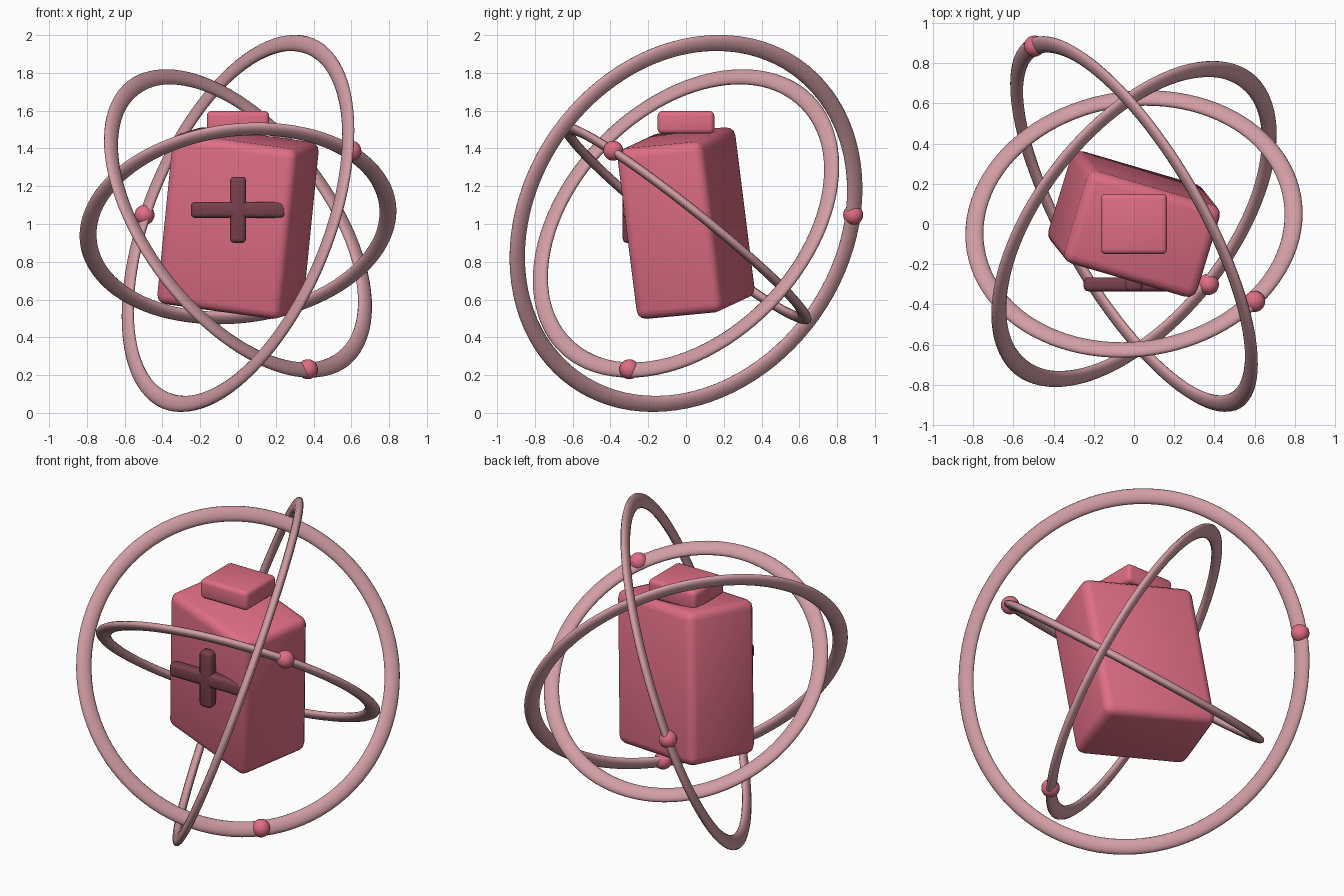
import bpy, bmesh, math
from mathutils import Vector, Matrix

if "Cube" in bpy.data.objects:
    bpy.data.objects.remove(bpy.data.objects["Cube"])


def material(name, rgb):
    m = bpy.data.materials.new(name)
    m.diffuse_color = (*rgb, 1)
    m.use_nodes = True
    m.node_tree.nodes["Principled BSDF"].inputs["Base Color"].default_value = m.diffuse_color
    return m


ROSE = material("rose", (0.74, 0.155, 0.235))
DARK = material("dark_rose", (0.19, 0.052, 0.072))
DUSTY = material("dusty_pink", (0.64, 0.34, 0.375))
CENTRE = Vector((0, 0, 1.003))


def finish(name, bm, mat, matrix, angle=40):
    mesh = bpy.data.meshes.new(name)
    bm.to_mesh(mesh)
    bm.free()
    mesh.materials.append(mat)
    ob = bpy.data.objects.new(name, mesh)
    ob.matrix_world = matrix
    bpy.context.collection.objects.link(ob)
    bpy.ops.object.select_all(action='DESELECT')
    ob.select_set(True)
    bpy.context.view_layer.objects.active = ob
    bpy.ops.object.shade_smooth_by_angle(angle=math.radians(angle))
    return ob


def rounded_box(name, size, bevel, mat, matrix):
    bm = bmesh.new()
    bmesh.ops.create_cube(bm, size=1)
    bmesh.ops.scale(bm, vec=size, verts=bm.verts)
    bmesh.ops.bevel(bm, geom=bm.edges[:], offset=bevel, segments=3,
                    profile=0.5, affect='EDGES')
    return finish(name, bm, mat, matrix)


def ring(name, radius, normal, half_width=0.045, half_depth=0.024):
    # Flattened tube swept round a circle, then turned to face its normal
    bm = bmesh.new()
    n, k = 96, 14
    rows = []
    for i in range(n):
        a = 2 * math.pi * i / n
        row = []
        for j in range(k):
            b = 2 * math.pi * j / k
            r = radius + half_width * math.cos(b)
            row.append(bm.verts.new((r * math.cos(a), r * math.sin(a),
                                     half_depth * math.sin(b))))
        rows.append(row)
    for i in range(n):
        p, q = rows[i], rows[(i + 1) % n]
        for j in range(k):
            m = (j + 1) % k
            bm.faces.new((p[j], q[j], q[m], p[m]))
    turn = Vector(normal).to_track_quat('Z', 'Y').to_matrix().to_4x4()
    return finish(name, bm, DUSTY, Matrix.Translation(CENTRE) @ turn, 80)


def bead(name, offset):
    bm = bmesh.new()
    bmesh.ops.create_uvsphere(bm, u_segments=20, v_segments=12, radius=0.053)
    return finish(name, bm, ROSE, Matrix.Translation(CENTRE + Vector(offset)), 80)


# Leaning, turned body
up = Vector((0.1, -0.125, 1)).normalized()
across = Vector((0.956, -0.292, 0))
across = (across - up * across.dot(up)).normalized()
depth = up.cross(across)
turn = Matrix((across, depth, up)).transposed().to_4x4()
rounded_box("body", (0.694, 0.48, 0.914), 0.05, ROSE,
            Matrix.Translation((0, 0, 1.005)) @ turn)

# Upright cap above the body
rounded_box("cap", (0.33, 0.30, 0.12), 0.025, ROSE, Matrix.Translation((0, 0, 1.538)))

# Cross on the front
rounded_box("cross_upright", (0.085, 0.07, 0.35), 0.022, DARK,
            Matrix.Translation((0, -0.3, 1.075)))
rounded_box("cross_bar", (0.5, 0.07, 0.085), 0.022, DARK,
            Matrix.Translation((0, -0.3, 1.075)))

# Three tilted rings, each carrying one bead
for name, radius, normal, spot in (
        ("outer", 1.013, (0.817, 0.471, -0.332), (-0.495, 0.885, 0.045)),
        ("middle", 0.908, (0.672, -0.528, 0.519), (0.37, -0.30, -0.772)),
        ("inner", 0.798, (-0.1, 0.62, 0.78), (0.60, -0.385, 0.385))):
    ring(name + "_ring", radius, normal)
    bead(name + "_bead", spot)
